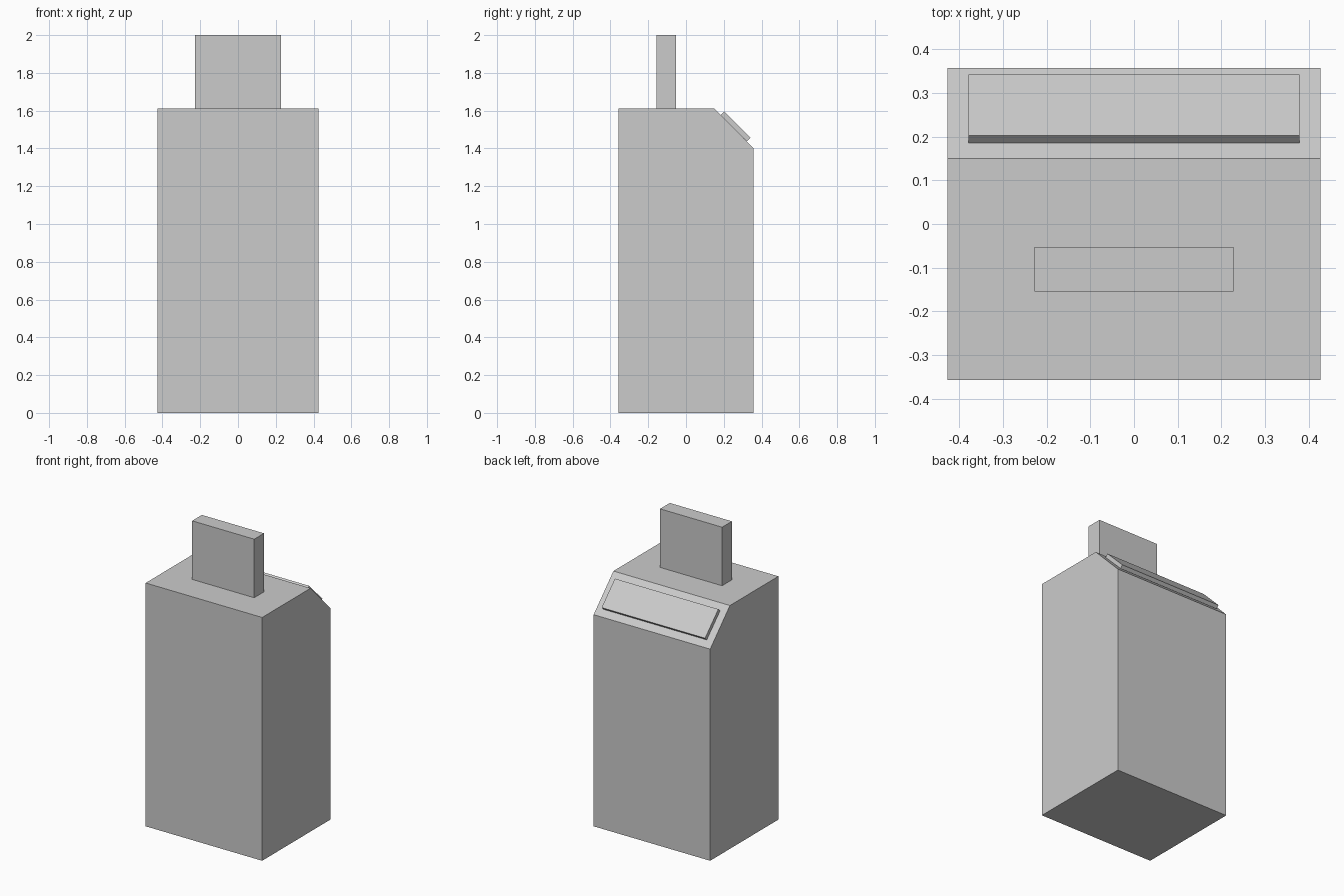
import bpy, bmesh

if "Cube" in bpy.data.objects:
    bpy.data.objects.remove(bpy.data.objects["Cube"])


def prism(name, profile, half_width):
    """Extrude a (y, z) profile symmetrically along x."""
    bm = bmesh.new()
    face = bm.faces.new([bm.verts.new((-half_width, y, z)) for y, z in profile])
    moved = bmesh.ops.extrude_face_region(bm, geom=[face])["geom"]
    verts = [v for v in moved if isinstance(v, bmesh.types.BMVert)]
    bmesh.ops.translate(bm, verts=verts, vec=(2 * half_width, 0, 0))
    bmesh.ops.recalc_face_normals(bm, faces=bm.faces)
    mesh = bpy.data.meshes.new(name)
    bm.to_mesh(mesh)
    bm.free()
    obj = bpy.data.objects.new(name, mesh)
    bpy.context.collection.objects.link(obj)
    return obj


# Cabinet with a sloped top edge at the back
prism("cabinet", [(-0.357, 0), (0.357, 0), (0.357, 1.402),
                  (0.15, 1.612), (-0.357, 1.612)], 0.427)

# Upright board on top
prism("top_board", [(-0.155, 1.612), (-0.053, 1.612),
                    (-0.053, 2.0), (-0.155, 2.0)], 0.2275)

# Thin panel lying on the slope
prism("slope_panel", [(0.185, 1.577), (0.324, 1.438),
                      (0.342, 1.456), (0.203, 1.595)], 0.379)
